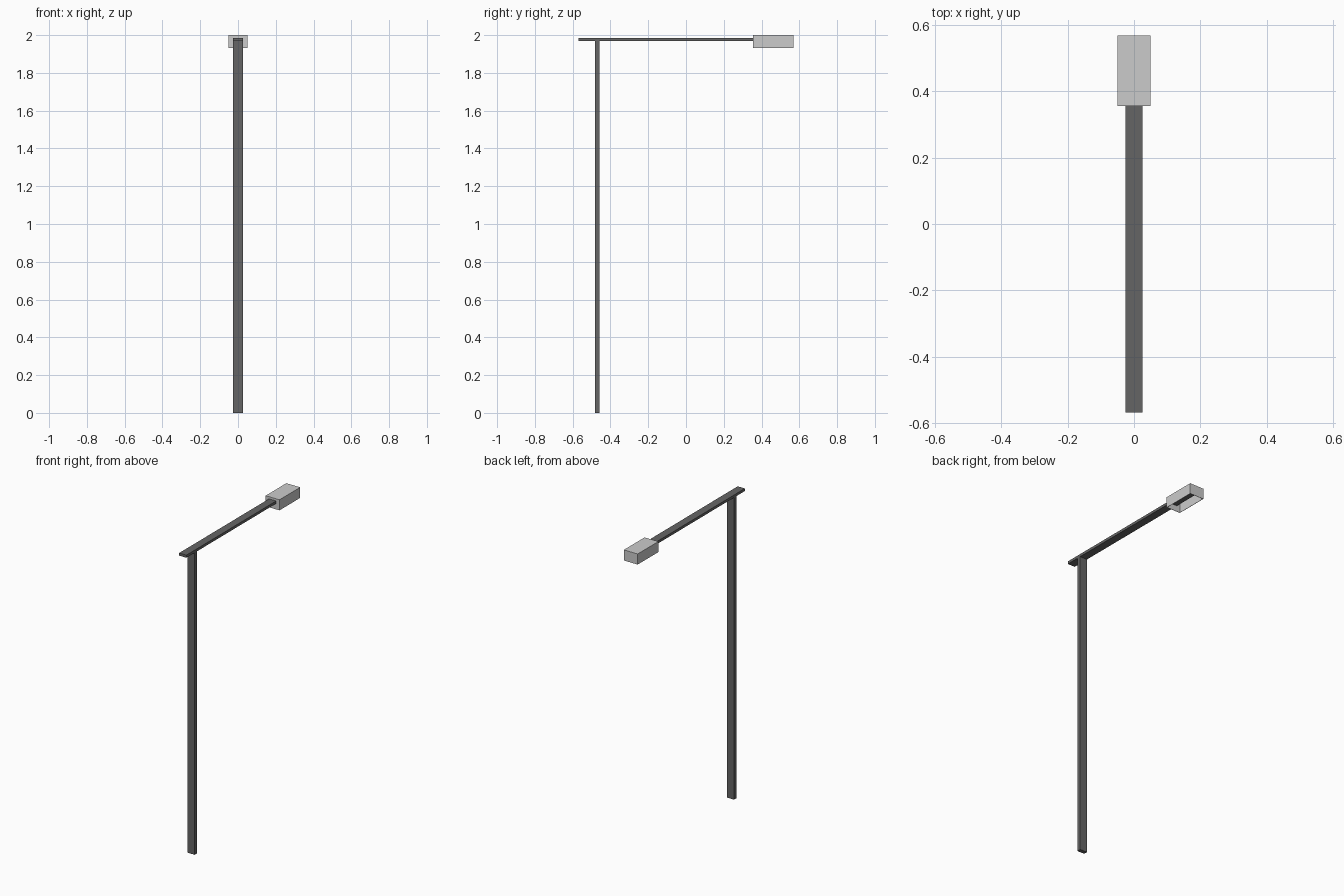
import bpy
import bmesh

if "Cube" in bpy.data.objects:
    bpy.data.objects.remove(bpy.data.objects["Cube"])


def material(name, v):
    m = bpy.data.materials.new(name)
    m.diffuse_color = (v, v, v, 1)
    m.use_nodes = True
    m.node_tree.nodes["Principled BSDF"].inputs["Base Color"].default_value = m.diffuse_color
    return m


def box(name, lo, hi, mat=None, open_bottom=False):
    bm = bmesh.new()
    bmesh.ops.create_cube(bm, size=1)
    for v in bm.verts:
        v.co = [lo[i] if v.co[i] < 0 else hi[i] for i in range(3)]
    bm.normal_update()
    if open_bottom:
        bottom = [f for f in bm.faces if f.normal.z < -0.5]
        bmesh.ops.delete(bm, geom=bottom, context='FACES_ONLY')
    mesh = bpy.data.meshes.new(name)
    bm.to_mesh(mesh)
    bm.free()
    ob = bpy.data.objects.new(name, mesh)
    bpy.context.collection.objects.link(ob)
    if mat:
        mesh.materials.append(mat)
    return ob


dark = material("dark_metal", 0.13)

# Upright flat post
box("post", (-0.026, -0.483, 0), (0.026, -0.458, 1.97), dark)

# Flat horizontal arm, running on inside the lamp housing
box("arm", (-0.026, -0.569, 1.969), (0.026, 0.54, 1.986), dark)

# Thin lamp housing, open underneath
housing = box("lamp_housing", (-0.05, 0.356, 1.931), (0.05, 0.569, 2.0), None, True)
shell = housing.modifiers.new("wall", 'SOLIDIFY')
shell.thickness = 0.003
shell.offset = -1
